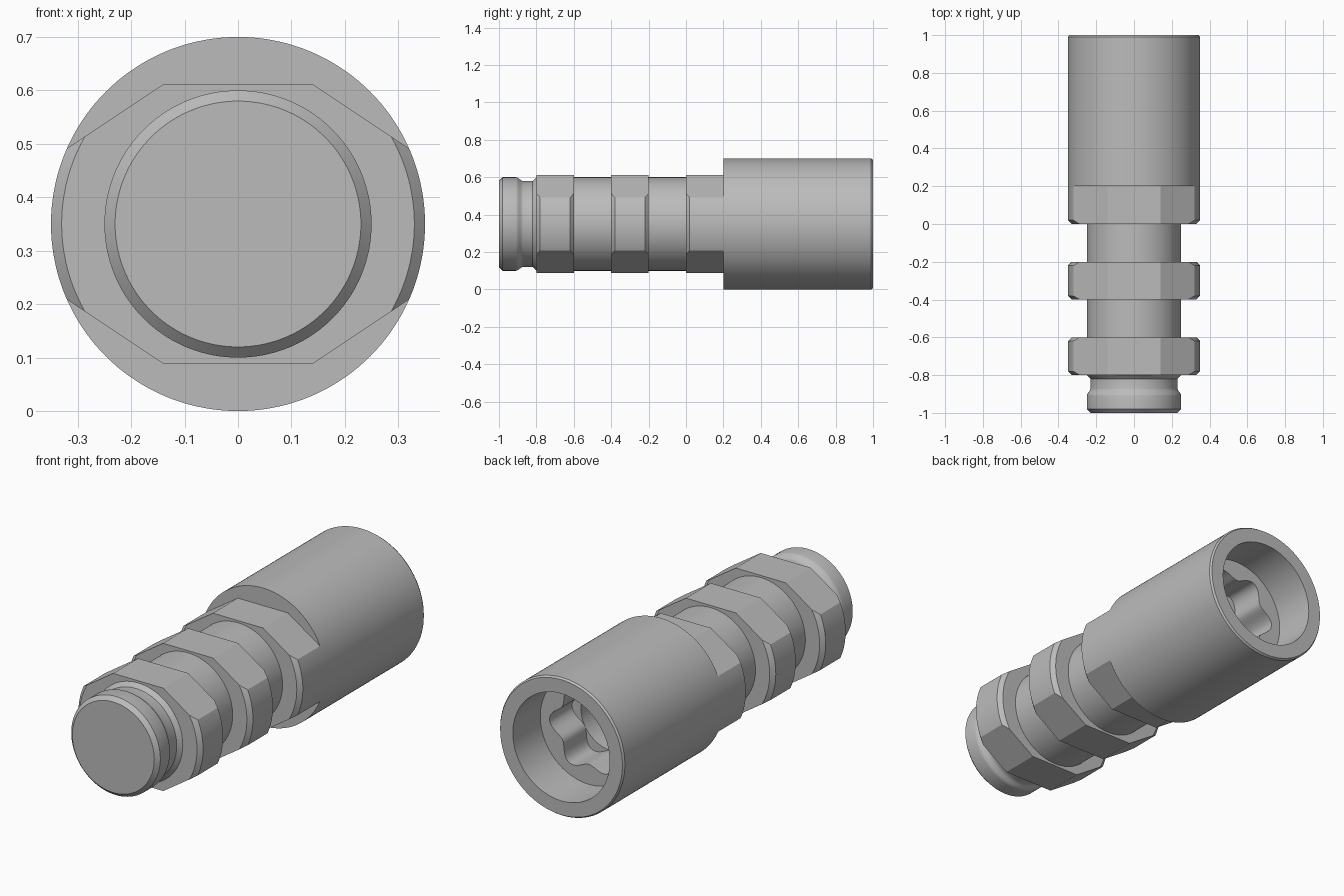
import bpy, bmesh, math
from mathutils import Vector

AXIS_Z = 0.35      # height of the long axis
SIDES = 144

cube = bpy.data.objects.get("Cube")
if cube:
    bpy.data.objects.remove(cube, do_unlink=True)

steel = bpy.data.materials.new("grey steel")
steel.use_nodes = True
steel.diffuse_color = (0.5, 0.5, 0.5, 1)
steel.node_tree.nodes["Principled BSDF"].inputs["Base Color"].default_value = (0.5, 0.5, 0.5, 1)


def lathe(profile):
    """Closed solid turned around Y from (y, radius, lobe height) steps."""
    bm = bmesh.new()
    rings = []
    for y, radius, lobe in profile:
        ring = []
        for i in range(SIDES):
            a = math.tau * i / SIDES
            r = radius + lobe * math.cos(6 * a)
            ring.append(bm.verts.new((r * math.cos(a), y, r * math.sin(a))))
        rings.append(ring)
    for low, high in zip(rings, rings[1:]):
        for i in range(SIDES):
            j = (i + 1) % SIDES
            bm.faces.new((low[i], low[j], high[j], high[i]))
    bm.faces.new(rings[0])
    bm.faces.new(rings[-1])
    bmesh.ops.recalc_face_normals(bm, faces=bm.faces)
    return bm


def finish(bm, name):
    mesh = bpy.data.meshes.new(name)
    bm.to_mesh(mesh)
    bm.free()
    mesh.materials.append(steel)
    obj = bpy.data.objects.new(name, mesh)
    obj.location.z = AXIS_Z
    bpy.context.collection.objects.link(obj)
    bpy.ops.object.select_all(action='DESELECT')
    obj.select_set(True)
    bpy.context.view_layer.objects.active = obj
    bpy.ops.object.shade_smooth_by_angle(angle=math.radians(25))


def wrench_collar(name, start, end, back_chamfer=True):
    """Chamfered disc with six wrench flats, rounded on left and right."""
    c = 0.02
    steps = [(start, 0.33, 0), (start + c, 0.35, 0)]
    steps += [(end - c, 0.35, 0), (end, 0.33, 0)] if back_chamfer else [(end, 0.35, 0)]
    bm = lathe(steps)
    slant = math.radians(56.3)
    flats = [(Vector((0, 0, s)), 0.261) for s in (-1, 1)]
    flats += [(Vector((sx * math.cos(slant), 0, sz * math.sin(slant))), 0.295)
              for sx in (-1, 1) for sz in (-1, 1)]
    for normal, dist in flats:
        geom = bm.verts[:] + bm.edges[:] + bm.faces[:]
        cut = bmesh.ops.bisect_plane(bm, geom=geom, plane_co=normal * dist,
                                     plane_no=normal, clear_outer=True)
        edges = [e for e in cut["geom_cut"] if isinstance(e, bmesh.types.BMEdge)]
        bmesh.ops.holes_fill(bm, edges=edges, sides=0)
    bmesh.ops.recalc_face_normals(bm, faces=bm.faces)
    finish(bm, name)


# Shaft: chamfered tip, eased neck groove, then the plain rod
neck = [(-0.91 + 0.04 * t / 6, 0.24 + 0.01 * math.cos(math.pi * t / 6), 0) for t in range(7)]
fillet = [(-0.8 - 0.02 * math.cos(t * math.pi / 10),
           0.25 - 0.02 * math.cos(math.pi / 2 - t * math.pi / 10 - math.pi / 2) ** 0
           + 0.02 * (1 - math.cos(t * math.pi / 10)), 0) for t in range(6)]
finish(lathe([(-1, 0.23, 0), (-0.98, 0.25, 0)] + neck + fillet + [(0.1, 0.25, 0)]), "shaft")

# Wrench collars
wrench_collar("front_collar", -0.8, -0.6)
wrench_collar("middle_collar", -0.4, -0.2)
wrench_collar("rear_collar", 0, 0.22, back_chamfer=False)

# Barrel: solid front, round bore, six-lobed socket and a round pilot hole
finish(lathe([
    (0.2, 0.35, 0), (0.99, 0.35, 0), (1, 0.343, 0),
    (1, 0.272, 0), (0.78, 0.272, 0),
    (0.78, 0.195, 0.025), (0.6, 0.195, 0.025),
    (0.6, 0.17, 0), (0.45, 0.17, 0),
]), "socket_barrel")
